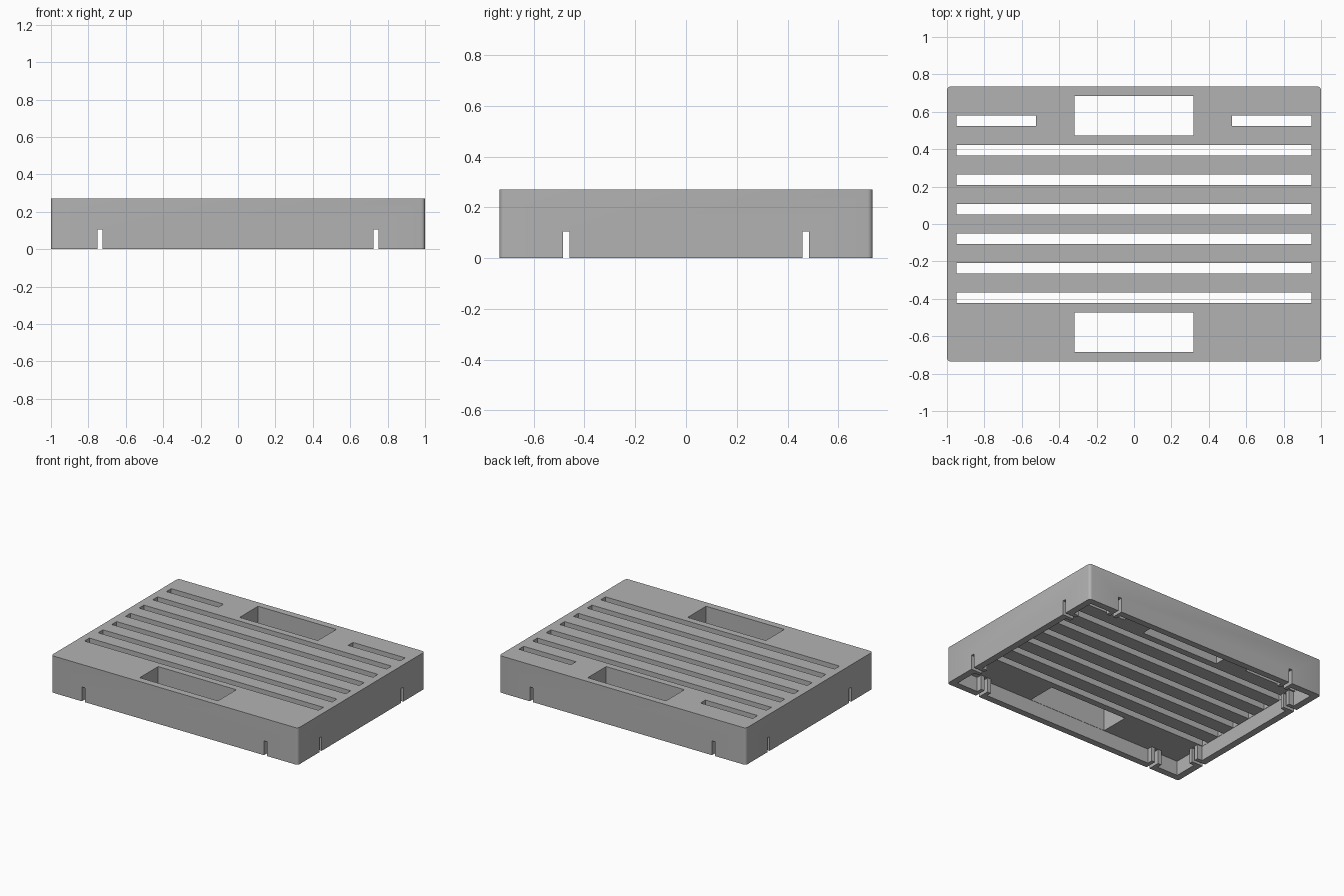
import bpy
import bmesh
from mathutils import Matrix

if "Cube" in bpy.data.objects:
    bpy.data.objects.remove(bpy.data.objects["Cube"])

WIDTH, DEPTH, HEIGHT = 2.0, 1.47, 0.27
CEILING = 0.107            # underside of the thick slatted deck
INNER_X, INNER_Y = 0.95, 0.687
NOTCH_X, NOTCH_Y = 0.738, 0.472

grey = bpy.data.materials.new("light_grey")
grey.use_nodes = True
grey.diffuse_color = (0.45, 0.45, 0.45, 1)
grey.node_tree.nodes["Principled BSDF"].inputs["Base Color"].default_value = (0.45, 0.45, 0.45, 1)


def boxes(name, ranges, corner=0):
    """One object made of boxes given as (x0, x1, y0, y1, z0, z1)."""
    bm = bmesh.new()
    for x0, x1, y0, y1, z0, z1 in ranges:
        place = Matrix.Translation(((x0 + x1) / 2, (y0 + y1) / 2, (z0 + z1) / 2))
        size = Matrix.Diagonal((x1 - x0, y1 - y0, z1 - z0, 1))
        bmesh.ops.create_cube(bm, size=1, matrix=place @ size)
    if corner:
        upright = [e for e in bm.edges
                   if abs(e.verts[0].co.z - e.verts[1].co.z) > 0.01]
        bmesh.ops.bevel(bm, geom=upright, offset=corner, segments=4,
                        profile=0.5, affect='EDGES')
    mesh = bpy.data.meshes.new(name)
    bm.to_mesh(mesh)
    bm.free()
    mesh.materials.append(grey)
    obj = bpy.data.objects.new(name, mesh)
    bpy.context.scene.collection.objects.link(obj)
    return obj


def carve(target, cutter):
    """Subtract the cutter from the target, then delete it."""
    cutter.hide_render = True
    mod = target.modifiers.new("cut", 'BOOLEAN')
    mod.operation, mod.solver, mod.object = 'DIFFERENCE', 'EXACT', cutter
    bpy.context.view_layer.objects.active = target
    bpy.ops.object.modifier_apply(modifier=mod.name)
    bpy.data.objects.remove(cutter)


# Rounded outer block
tray = boxes("slatted_cover", [(-WIDTH / 2, WIDTH / 2, -DEPTH / 2, DEPTH / 2, 0, HEIGHT)],
             corner=0.02)

# Shallow hollow underneath, leaving a guide block behind every notch
cavity = boxes("underside_hollow", [(-INNER_X, INNER_X, -INNER_Y, INNER_Y, -0.05, CEILING)])
guides, half, reach = [], 0.042, 0.04
for sx in (-1, 1):
    for sy in (-1, 1):
        x, y = sx * NOTCH_X, sy * NOTCH_Y
        wall_y = sorted((sy * (INNER_Y - reach), sy * (INNER_Y + 0.03)))
        wall_x = sorted((sx * (INNER_X - reach), sx * (INNER_X + 0.03)))
        guides.append((x - half, x + half, *wall_y, -0.1, 0.2))
        guides.append((*wall_x, y - half, y + half, -0.1, 0.2))
carve(cavity, boxes("guide_blocks", guides))
carve(tray, cavity)

# Long slots, short rear slots and the two handle openings
openings, slot = [], 0.028
for i in range(6):
    y = -0.395 + 0.158 * i
    openings.append((-0.948, 0.948, y - slot, y + slot, 0.05, 0.4))
for s in (-1, 1):
    short = sorted((s * 0.525, s * 0.948))
    openings.append((*short, 0.553 - slot, 0.553 + slot, 0.05, 0.4))
    handle = sorted((s * 0.472, s * 0.685))
    openings.append((-0.317, 0.317, *handle, 0.05, 0.4))
carve(tray, boxes("deck_openings", openings))

# Narrow notches through the rim and its guide blocks
notches, half, top = [], 0.013, 0.105
for sx in (-1, 1):
    for sy in (-1, 1):
        x, y = sx * NOTCH_X, sy * NOTCH_Y
        span_y = sorted((sy * 0.62, sy * 0.8))
        span_x = sorted((sx * 0.88, sx * 1.1))
        notches.append((x - half, x + half, *span_y, -0.05, top))
        notches.append((*span_x, y - half, y + half, -0.05, top))
carve(tray, boxes("rim_notches", notches))

# Smooth only the rounded corners
bpy.ops.object.select_all(action='DESELECT')
tray.select_set(True)
bpy.context.view_layer.objects.active = tray
bpy.ops.object.shade_smooth_by_angle()
